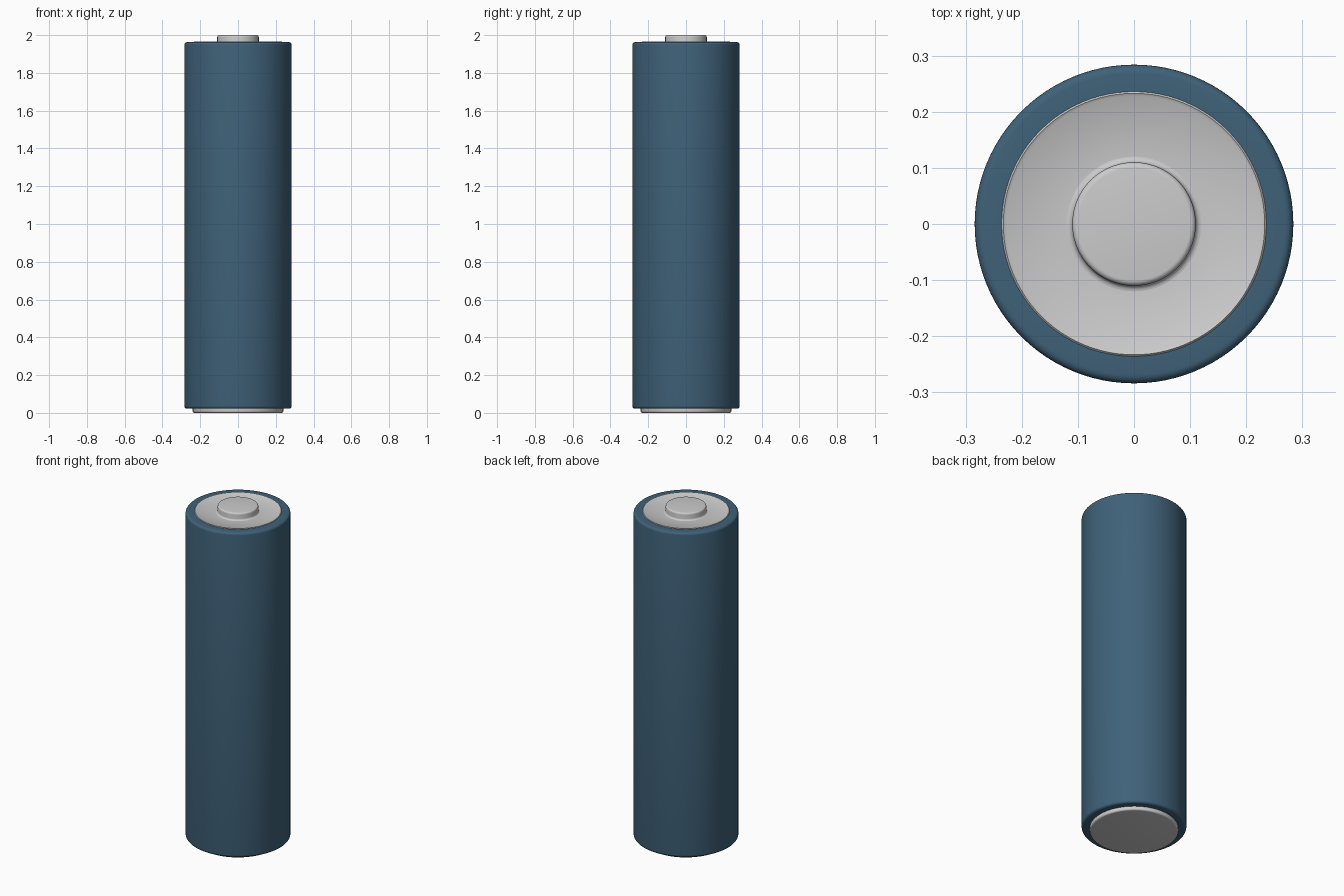
import bpy, bmesh, math

if "Cube" in bpy.data.objects:
    bpy.data.objects.remove(bpy.data.objects["Cube"])

SEGMENTS = 96


def arc(cr, cz, rad, a0, a1, n=5):
    """Profile points (r, z) on a circular fillet, angles in degrees."""
    return [(cr + rad * math.cos(math.radians(a0 + (a1 - a0) * i / n)),
             cz + rad * math.sin(math.radians(a0 + (a1 - a0) * i / n))) for i in range(n + 1)]


def lathe(name, profile, material=None):
    """Spin a bottom-to-top (r, z) profile around z."""
    bm = bmesh.new()
    verts = [bm.verts.new((r, 0, z)) for r, z in profile]
    edges = [bm.edges.new(pair) for pair in zip(verts, verts[1:])]
    bmesh.ops.spin(bm, geom=verts + edges, axis=(0, 0, 1), cent=(0, 0, 0),
                   angle=math.tau, steps=SEGMENTS, use_duplicate=False)
    bmesh.ops.remove_doubles(bm, verts=bm.verts, dist=1e-5)
    bmesh.ops.recalc_face_normals(bm, faces=bm.faces)
    mesh = bpy.data.meshes.new(name)
    bm.to_mesh(mesh)
    bm.free()
    obj = bpy.data.objects.new(name, mesh)
    bpy.context.collection.objects.link(obj)
    if material:
        mesh.materials.append(material)
    bpy.ops.object.select_all(action='DESELECT')
    obj.select_set(True)
    bpy.context.view_layer.objects.active = obj
    bpy.ops.object.shade_smooth_by_angle(angle=math.radians(30))
    return obj


blue = bpy.data.materials.new("wrapper_blue")
blue.diffuse_color = (0.05, 0.12, 0.19, 1)
blue.use_nodes = True
blue.node_tree.nodes["Principled BSDF"].inputs["Base Color"].default_value = blue.diffuse_color

# Printed sleeve, with rounded rims folding over both ends
lathe("wrapper", [(0.235, 0.022)] + arc(0.269, 0.037, 0.015, -90, 0)
      + arc(0.269, 1.948, 0.015, 0, 90) + [(0.235, 1.963)], blue)

# Positive end: plate with a thin raised rim and a contact button
lathe("positive_plate", [(0.236, 1.950), (0.236, 1.963), (0.233, 1.966), (0.228, 1.963),
                         (0.120, 1.957)])
lathe("positive_button", [(0.120, 1.957)] + arc(0.120, 1.967, 0.010, 270, 180)
      + arc(0.100, 1.990, 0.010, 0, 90) + [(0, 2.0)])

# Negative end: shallow disc with a rounded edge
lathe("negative_plate", [(0, 0), (0.230, 0)] + arc(0.230, 0.010, 0.010, -90, 0)
      + [(0.240, 0.024)])
